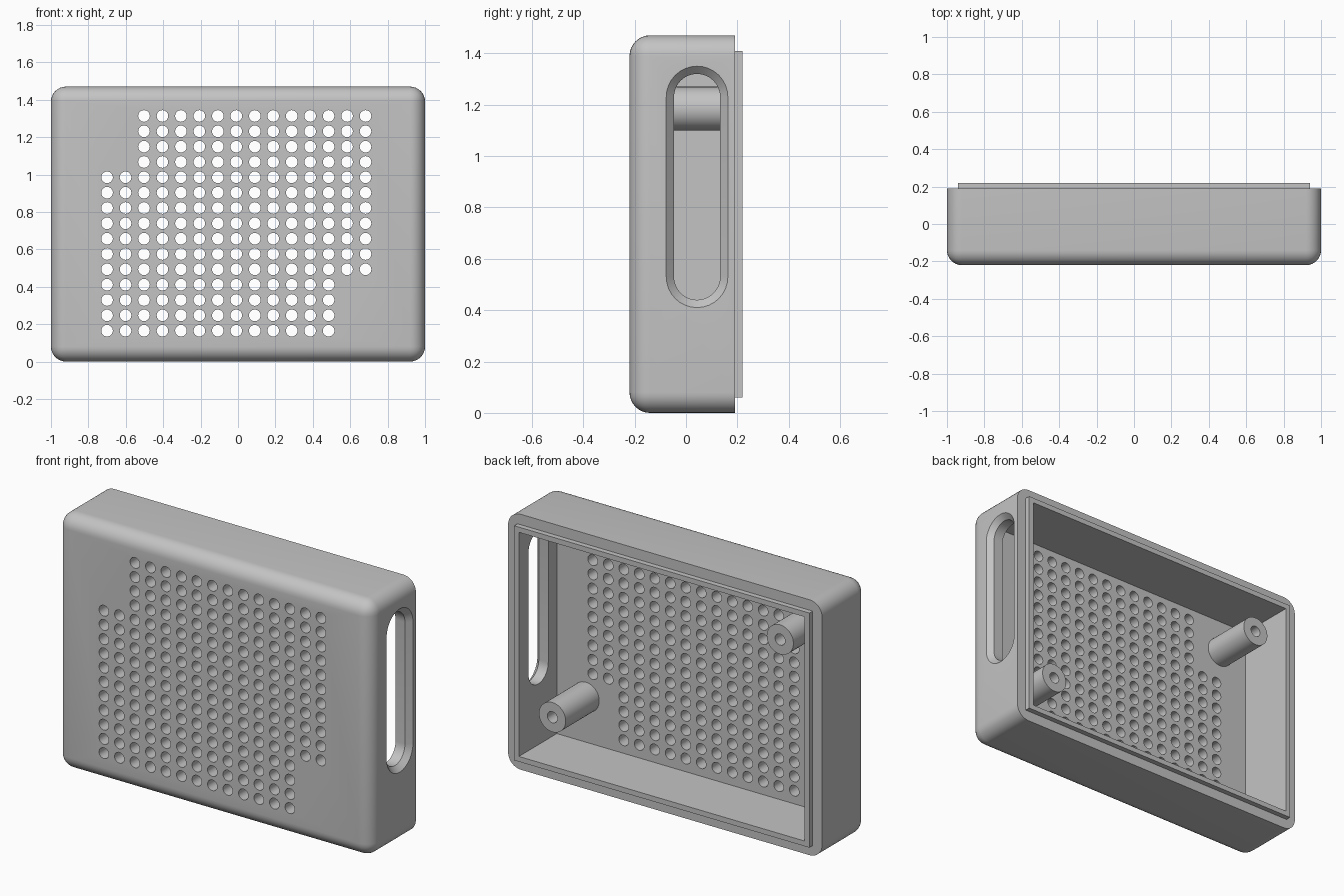
import bpy
import bmesh
from math import cos, sin, pi, radians
from mathutils import Matrix, Vector

cube = bpy.data.objects.get("Cube")
if cube:
    bpy.data.objects.remove(cube, do_unlink=True)

H = 1.47                         # overall height
FRONT, RIM, LIP = -0.22, 0.19, 0.22
FLOOR = -0.125                   # inside of the front wall

grey = bpy.data.materials.new("light grey plastic")
grey.use_nodes = True
colour = (0.55, 0.55, 0.55, 1)
grey.diffuse_color = colour
grey.node_tree.nodes["Principled BSDF"].inputs["Base Color"].default_value = colour


def to_object(bm, name):
    bmesh.ops.recalc_face_normals(bm, faces=bm.faces[:])
    mesh = bpy.data.meshes.new(name)
    bm.to_mesh(mesh)
    bm.free()
    mesh.materials.append(grey)
    ob = bpy.data.objects.new(name, mesh)
    bpy.context.collection.objects.link(ob)
    return ob


def add_box(bm, half_x, y0, y1, z0, z1):
    m = Matrix.Translation((0, (y0 + y1) / 2, (z0 + z1) / 2)) @ Matrix.Diagonal((2 * half_x, y1 - y0, z1 - z0, 1))
    bmesh.ops.create_cube(bm, size=1, matrix=m)


def box(name, *dims):
    bm = bmesh.new()
    add_box(bm, *dims)
    return to_object(bm, name)


def activate(ob):
    bpy.ops.object.select_all(action='DESELECT')
    ob.select_set(True)
    bpy.context.view_layer.objects.active = ob


def combine(ob, other, operation):
    """Apply a boolean and discard the helper."""
    other.hide_render = True
    mod = ob.modifiers.new("boolean", 'BOOLEAN')
    mod.operation, mod.object, mod.solver = operation, other, 'EXACT'
    activate(ob)
    bpy.ops.object.modifier_apply(modifier=mod.name)
    bpy.data.objects.remove(other, do_unlink=True)


def smooth(ob):
    activate(ob)
    bpy.ops.object.shade_smooth_by_angle(angle=radians(30))


# Rounded case, open edge left sharp at the back
bm = bmesh.new()
add_box(bm, 1, FRONT, RIM, 0, H)
edges = [e for e in bm.edges if min(v.co.y for v in e.verts) < 0]
bmesh.ops.bevel(bm, geom=edges, offset=0.08, segments=8, profile=0.5, affect='EDGES')
case = to_object(bm, "case")

# Raised lip and hollow interior
combine(case, box("lip", 0.94, 0, LIP, 0.06, H - 0.06), 'UNION')
combine(case, box("cavity", 0.91, FLOOR, 0.4, 0.09, H - 0.09), 'DIFFERENCE')

# Grille of round holes, leaving out two corners for the posts
bm = bmesh.new()
N = 15
for col in range(N):
    for row in range(N):
        if (col < 2 and row > 10) or (col > 12 and row < 4):
            continue
        at = Vector((-0.7 + col * 0.0987, -0.18, 0.165 + row * 0.082))
        bmesh.ops.create_cone(bm, cap_ends=True, segments=24, radius1=0.031, radius2=0.031, depth=0.2,
                              matrix=Matrix.Translation(at) @ Matrix.Rotation(pi / 2, 4, 'X'))
combine(case, to_object(bm, "grille_cutter"), 'DIFFERENCE')

# Long side slot with a chamfered outer edge
bm = bmesh.new()
ARC = 16
rings = []
for x, r in ((0.85, 0.09), (0.97, 0.09), (1.03, 0.15)):
    ring = []
    for centre_z, start in ((1.23, 0), (0.53, pi)):
        for i in range(ARC + 1):
            a = start + pi * i / ARC
            ring.append(bm.verts.new((x, 0.043 + r * cos(a), centre_z + r * sin(a))))
    rings.append(ring)
for a, b in zip(rings, rings[1:]):
    for i in range(len(a)):
        j = (i + 1) % len(a)
        bm.faces.new((a[i], a[j], b[j], b[i]))
bm.faces.new(rings[0])
bm.faces.new(rings[-1])
combine(case, to_object(bm, "slot_cutter"), 'DIFFERENCE')
smooth(case)

# Screw posts, turned from a profile with a blind bore
for name, x, z in (("upper_screw_post", -0.725, 1.185), ("lower_screw_post", 0.725, 0.35)):
    bm = bmesh.new()
    profile = ((0.085, FLOOR - 0.02), (0.085, 0.18), (0.032, 0.18), (0.032, -0.08), (0, -0.08))
    verts = [bm.verts.new((x + r, y, z)) for r, y in profile]
    line = [bm.edges.new(pair) for pair in zip(verts, verts[1:])]
    bmesh.ops.spin(bm, geom=verts + line, cent=(x, 0, z), axis=(0, 1, 0), angle=2 * pi, steps=40)
    bmesh.ops.remove_doubles(bm, verts=bm.verts[:], dist=0.0005)
    post = to_object(bm, name)
    # An open base needs its outward side checked explicitly
    side = max(post.data.polygons, key=lambda p: p.center.x)
    if side.normal.x < 0:
        post.data.flip_normals()
    smooth(post)
